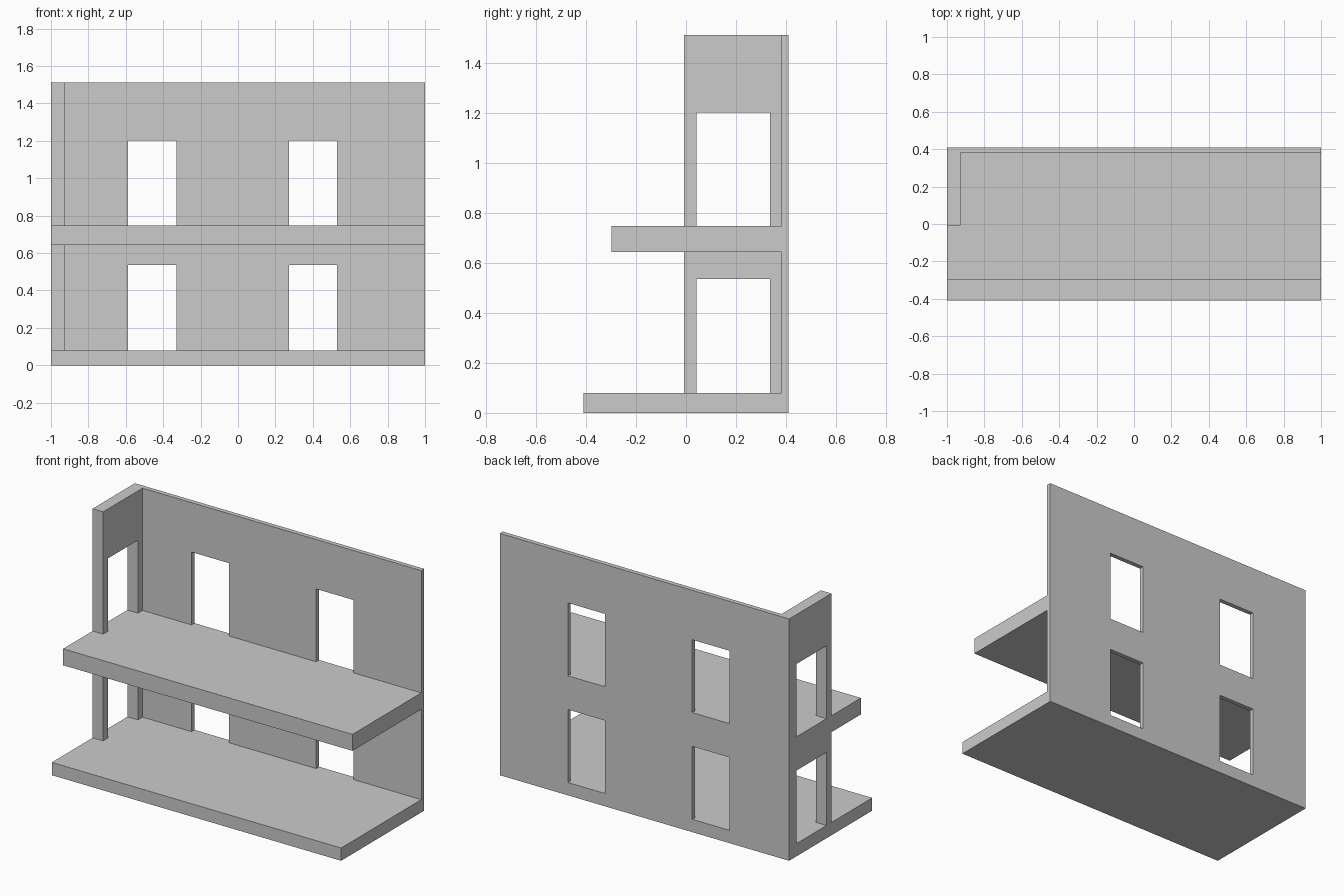
import bpy, bmesh

if "Cube" in bpy.data.objects:
    bpy.data.objects.remove(bpy.data.objects["Cube"])

FLOORS = [(0.08, 0.536), (0.747, 1.202)]      # opening bottom / top per storey
BACK = 0.41


def prism(name, outline, z0, z1):
    """Extrude a plan outline between two heights."""
    bm = bmesh.new()
    face = bm.faces.new([bm.verts.new((x, y, z0)) for x, y in outline])
    geom = bmesh.ops.extrude_face_region(bm, geom=[face])["geom"]
    bmesh.ops.translate(bm, vec=(0, 0, z1 - z0),
                        verts=[v for v in geom if isinstance(v, bmesh.types.BMVert)])
    bmesh.ops.recalc_face_normals(bm, faces=bm.faces[:])
    me = bpy.data.meshes.new(name)
    bm.to_mesh(me)
    bm.free()
    ob = bpy.data.objects.new(name, me)
    bpy.context.collection.objects.link(ob)
    return ob


def box(name, x0, x1, y0, y1, z0, z1):
    return prism(name, [(x0, y0), (x1, y0), (x1, y1), (x0, y1)], z0, z1)


def combine(target, other, operation):
    """Apply a boolean and discard the helper."""
    mod = target.modifiers.new(operation.lower(), 'BOOLEAN')
    mod.operation = operation
    mod.solver = 'EXACT'
    mod.object = other
    bpy.context.view_layer.objects.active = target
    bpy.ops.object.modifier_apply(modifier=mod.name)
    bpy.data.objects.remove(other)


# L-shaped walls: thin back wall with a thick return on the left
shell = prism("building_shell", [(-1, -0.007), (-0.927, -0.007), (-0.927, 0.381),
                                 (1, 0.381), (1, BACK), (-1, BACK)], 0, 1.511)

# Doorway-height openings on both storeys
for bottom, top in FLOORS:
    for x0, x1 in [(-0.588, -0.33), (0.273, 0.53)]:
        combine(shell, box("back_opening", x0, x1, 0.36, 0.5, bottom, top), 'DIFFERENCE')
    combine(shell, box("side_opening", -1.1, -0.9, 0.041, 0.336, bottom, top), 'DIFFERENCE')

# Ground slab and shallower upper floor slab
combine(shell, box("ground_slab", -1, 1, -0.41, BACK, 0, FLOORS[0][0]), 'UNION')
combine(shell, box("upper_floor", -1, 1, -0.298, BACK, 0.644, FLOORS[1][0]), 'UNION')

# Merge coplanar pieces into clean flat faces
bm = bmesh.new()
bm.from_mesh(shell.data)
bmesh.ops.remove_doubles(bm, verts=bm.verts[:], dist=0.0001)
bmesh.ops.dissolve_limit(bm, angle_limit=0.01, verts=bm.verts[:], edges=bm.edges[:])
bm.to_mesh(shell.data)
bm.free()
